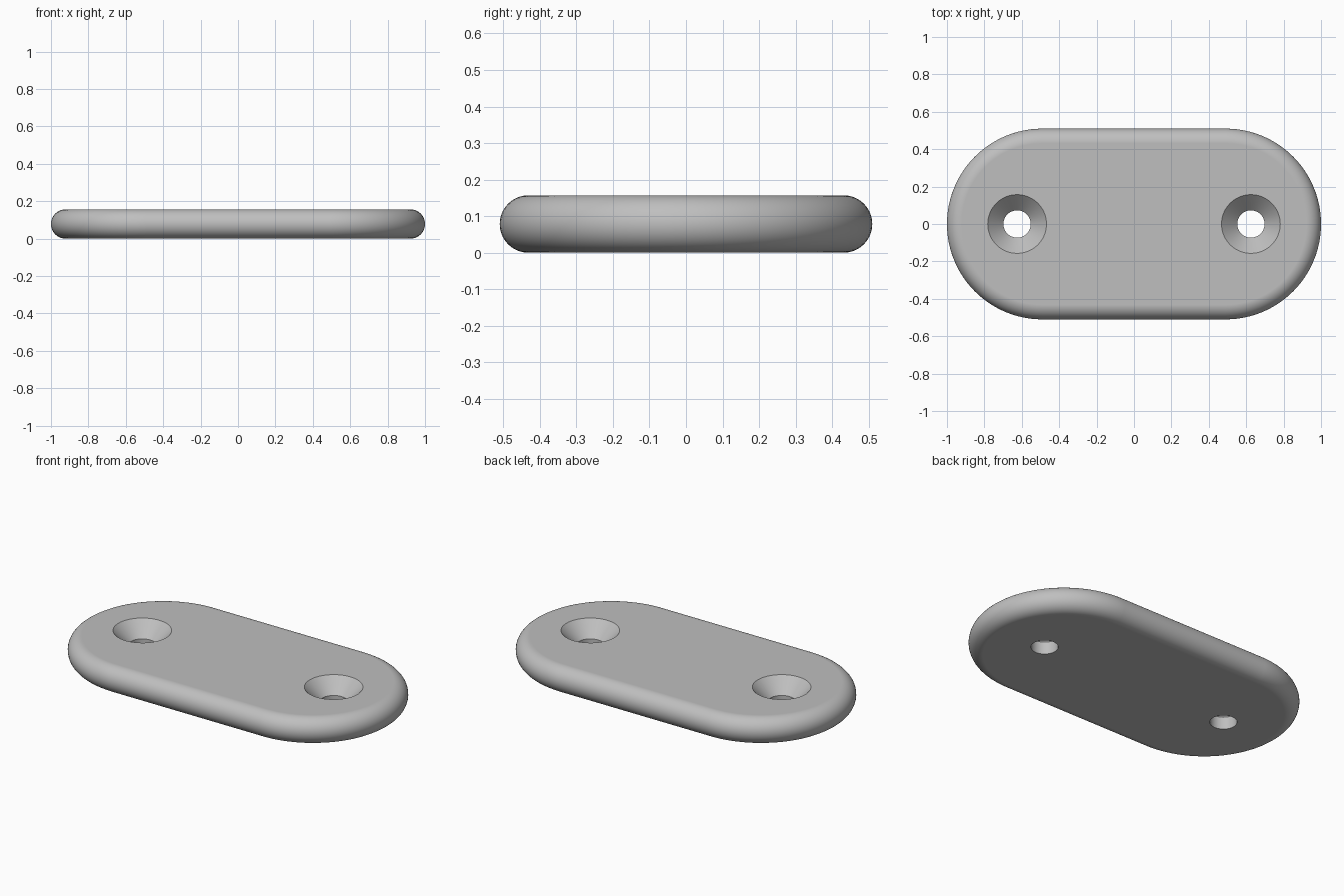
import bpy, bmesh
from math import pi, sin, cos

cube = bpy.data.objects.get("Cube")
if cube:
    bpy.data.objects.remove(cube, do_unlink=True)

THICK = 0.157
EDGE = THICK / 2          # full-round rim
HALF_WIDTH = 0.51
STRAIGHT = 1 - HALF_WIDTH  # half length of the straight sides
HOLE_X = 0.625

grey = bpy.data.materials.new("light_grey")
grey.use_nodes = True
colour = (0.52, 0.52, 0.52, 1)
grey.diffuse_color = colour
grey.node_tree.nodes["Principled BSDF"].inputs["Base Color"].default_value = colour


def stacked_loops(name, rings):
    """Closed solid made of bridged outlines, from bottom to top."""
    bm = bmesh.new()
    loops = [[bm.verts.new(p) for p in ring] for ring in rings]
    for low, high in zip(loops, loops[1:]):
        for i in range(len(low)):
            j = (i + 1) % len(low)
            bm.faces.new((low[i], low[j], high[j], high[i]))
    bm.faces.new(loops[0][::-1])
    bm.faces.new(loops[-1])
    mesh = bpy.data.meshes.new(name)
    bm.to_mesh(mesh)
    bm.free()
    obj = bpy.data.objects.new(name, mesh)
    bpy.context.collection.objects.link(obj)
    mesh.materials.append(grey)
    return obj


def stadium(radius, z, steps=48):
    """Outline with straight sides and two half-round ends."""
    return [(side * (STRAIGHT + radius * sin(pi * i / steps)),
             -side * radius * cos(pi * i / steps), z)
            for side in (1, -1) for i in range(steps + 1)]


def circle(x, radius, z, steps=64):
    return [(x + radius * cos(2 * pi * i / steps),
             radius * sin(2 * pi * i / steps), z) for i in range(steps)]


# Plate with a half-round rim
ARC = 20
angles = [-pi / 2 + pi * i / ARC for i in range(ARC + 1)]
plate = stacked_loops("plate", [
    stadium(HALF_WIDTH - EDGE + EDGE * cos(a), EDGE + EDGE * sin(a))
    for a in angles])
bpy.context.view_layer.objects.active = plate
plate.select_set(True)

# Countersunk screw holes: straight bore, then a cone to the top
bore, sink, over = 0.073, 0.157, 0.05
for side in (-1, 1):
    x = side * HOLE_X
    cutter = stacked_loops("hole_cutter", [
        circle(x, bore, -over),
        circle(x, bore, THICK - (sink - bore)),
        circle(x, sink + over, THICK + over)])
    cutter.hide_render = True
    cut = plate.modifiers.new("screw_hole", "BOOLEAN")
    cut.operation = "DIFFERENCE"
    cut.solver = "EXACT"
    cut.object = cutter
    bpy.ops.object.modifier_apply(modifier=cut.name)
    bpy.data.objects.remove(cutter, do_unlink=True)

# Smooth rim and holes, flat top and bottom
bpy.ops.object.shade_smooth_by_angle(angle=pi / 6)
normals = plate.modifiers.new("flat_faces", "WEIGHTED_NORMAL")
normals.keep_sharp = True
